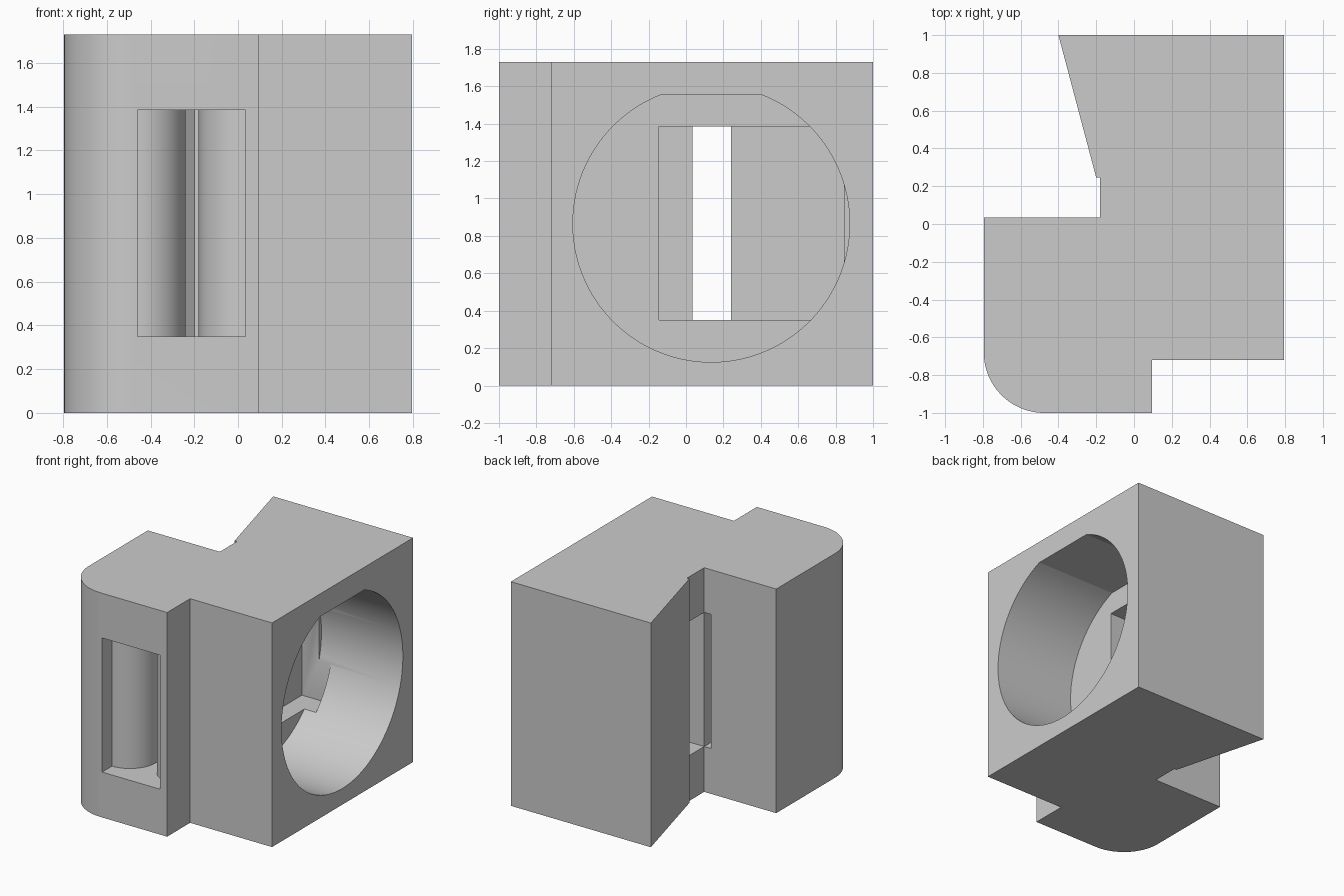
import bpy
import bmesh
from math import cos, sin, pi, asin
from mathutils import Vector

cube = bpy.data.objects.get("Cube")
if cube:
    bpy.data.objects.remove(cube, do_unlink=True)

HEIGHT = 1.73
SLOT_LOW, SLOT_HIGH = 0.35, 1.385

grey = bpy.data.materials.new("light grey")
grey.use_nodes = True
colour = (0.6, 0.6, 0.6, 1)
grey.diffuse_color = colour
grey.node_tree.nodes["Principled BSDF"].inputs["Base Color"].default_value = colour


def arc(cx, cy, radius, start, end, steps=24):
    """Points along a circular arc, angles in radians."""
    angles = [start + (end - start) * i / steps for i in range(steps + 1)]
    return [(cx + radius * cos(a), cy + radius * sin(a)) for a in angles]


def prism(name, points, direction):
    """Close a 3D outline and extrude it along a direction."""
    bm = bmesh.new()
    face = bm.faces.new([bm.verts.new(p) for p in points])
    extruded = bmesh.ops.extrude_face_region(bm, geom=[face])["geom"]
    moved = [v for v in extruded if isinstance(v, bmesh.types.BMVert)]
    bmesh.ops.translate(bm, verts=moved, vec=Vector(direction))
    bmesh.ops.recalc_face_normals(bm, faces=bm.faces)
    mesh = bpy.data.meshes.new(name)
    bm.to_mesh(mesh)
    bm.free()
    mesh.materials.append(grey)
    obj = bpy.data.objects.new(name, mesh)
    bpy.context.collection.objects.link(obj)
    return obj


def upright(name, outline, low, high):
    """Extrude a plan outline between two heights."""
    return prism(name, [(x, y, low) for x, y in outline], (0, 0, high - low))


def rectangle(x0, x1, y0, y1):
    return [(x0, y0), (x1, y0), (x1, y1), (x0, y1)]


# Main housing with rounded front corner, front step and rear notch
plan = arc(-0.475, -0.68, 0.32, pi, 1.5 * pi)
plan += [(0.095, -1), (0.095, -0.72), (0.795, -0.72), (0.795, 1), (-0.4, 1),
         (-0.2, 0.245), (-0.18, 0.245), (-0.18, 0.035), (-0.795, 0.035)]
housing = upright("housing", plan, 0, HEIGHT)

# Round side pocket with a flattened top
radius, flat = 0.74, asin(0.69 / 0.74)
rim = arc(0.135, 0.865, radius, pi - flat, 2 * pi + flat, 96)
pocket = prism("pocket_cutter", [(0.1, y, z) for y, z in rim], (0.9, 0, 0))

# Shallow rectangular recess in the pocket floor
recess = upright("recess_cutter", rectangle(-0.045, 0.2, -0.145, 0.845),
                 SLOT_LOW, SLOT_HIGH)

# Opening from the recess into the rear notch
opening = upright("opening_cutter", rectangle(-0.2, 0.0, 0.035, 0.24),
                  SLOT_LOW, SLOT_HIGH)

# Front slot with a flared mouth, narrowing to a channel
mouth = [(-0.46, -1.1)] + arc(-0.46, -0.66, 0.22, -pi / 2, 0)
mouth += [(-0.24, 0.1), (-0.18, 0.1)]
mouth += arc(0.035, -0.665, 0.215, pi, 1.5 * pi) + [(0.035, -1.1)]
slot = upright("slot_cutter", mouth, SLOT_LOW, SLOT_HIGH)

for cutter in (pocket, recess, opening, slot):
    cut = housing.modifiers.new(cutter.name, "BOOLEAN")
    cut.operation = "DIFFERENCE"
    cut.solver = "EXACT"
    cut.object = cutter
    cutter.hide_render = True

# Apply the cuts and remove the cutters
bpy.ops.object.select_all(action="DESELECT")
housing.select_set(True)
bpy.context.view_layer.objects.active = housing
for name in [m.name for m in housing.modifiers]:
    bpy.ops.object.modifier_apply(modifier=name)
for cutter in (pocket, recess, opening, slot):
    bpy.data.objects.remove(cutter, do_unlink=True)
bpy.ops.object.shade_smooth_by_angle(angle=pi / 9)
